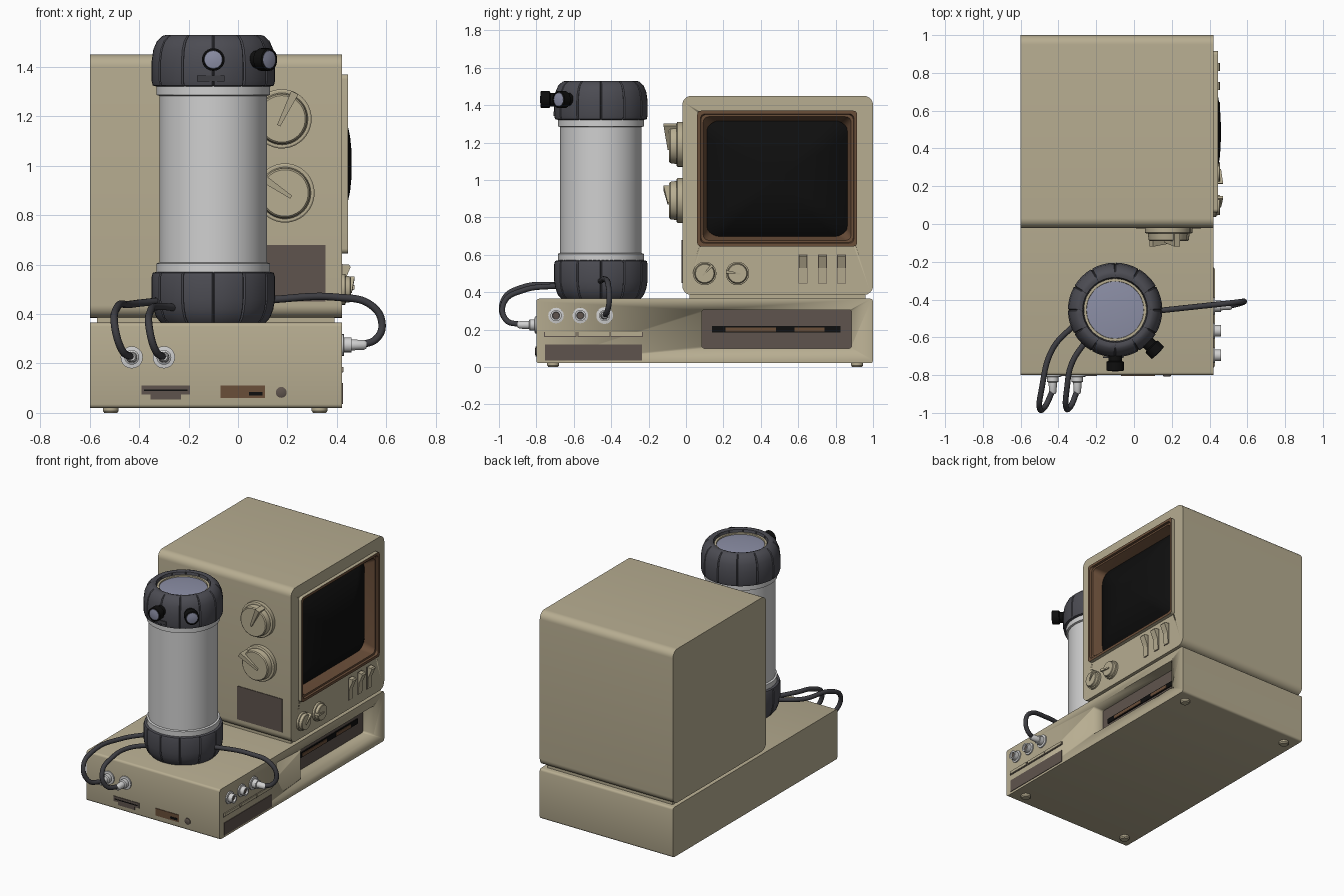
import bpy, bmesh
from math import cos, sin, pi, radians
from mathutils import Matrix, Vector

cube = bpy.data.objects.get("Cube")
if cube:
    bpy.data.objects.remove(cube, do_unlink=True)


def material(name, *srgb):
    col = [(c / 255 / 12.92 if c < 11 else ((c / 255 + 0.055) / 1.055) ** 2.4) for c in srgb] + [1]
    m = bpy.data.materials.new(name)
    m.use_nodes = True
    m.diffuse_color = col
    m.node_tree.nodes["Principled BSDF"].inputs["Base Color"].default_value = col
    return m


BEIGE = material("beige plastic", 183, 173, 145)
CHARCOAL = material("charcoal rubber", 76, 76, 83)
SILVER = material("silver", 208, 208, 208)
BLACK = material("black", 14, 14, 14)
BROWN = material("brown bezel", 106, 78, 57)
TAUPE = material("taupe grille", 95, 84, 77)
LENS = material("lens blue grey", 140, 143, 166)
CABLE = material("cable grey", 62, 62, 67)

# Local z points out of the chosen face, local y points up
FRONT = Matrix.Rotation(pi / 2, 4, 'X')
RIGHT = Matrix.Rotation(pi / 2, 4, 'Z') @ FRONT
UP = Matrix.Identity(4)


def at(x, y, z, face=UP):
    return Matrix.Translation((x, y, z)) @ face


def loft(name, loops, mats, bands=None, matrix=UP, caps=(True, True), smooth=True):
    """Skin a row of equal loops; bands gives the material slot of each strip."""
    bm = bmesh.new()
    rows = [[bm.verts.new(matrix @ Vector(p)) for p in loop] for loop in loops]
    n = len(rows[0])
    for i in range(len(rows) - 1):
        for j in range(n):
            k = (j + 1) % n
            f = bm.faces.new((rows[i][j], rows[i][k], rows[i + 1][k], rows[i + 1][j]))
            f.material_index = bands[i] if bands else 0
    if caps[0]:
        bm.faces.new(rows[0][::-1])
    if caps[1]:
        bm.faces.new(rows[-1]).material_index = bands[-1] if bands else 0
    bmesh.ops.recalc_face_normals(bm, faces=bm.faces)
    me = bpy.data.meshes.new(name)
    bm.to_mesh(me)
    bm.free()
    ob = bpy.data.objects.new(name, me)
    bpy.context.collection.objects.link(ob)
    for m in mats:
        me.materials.append(m)
    if smooth:
        activate(ob)
        bpy.ops.object.shade_smooth_by_angle(angle=radians(32))
    return ob


def activate(ob):
    bpy.ops.object.select_all(action='DESELECT')
    ob.select_set(True)
    bpy.context.view_layer.objects.active = ob


def lathe(name, profile, mat, matrix=UP, n=32):
    loops = [[(r * cos(2 * pi * j / n), r * sin(2 * pi * j / n), h) for j in range(n)] for r, h in profile]
    return loft(name, loops, [mat], matrix=matrix)


def rounded(x, y0, y1, z0, z1, r, n=6):
    """Rounded rectangle in the side plane."""
    pts = []
    for q, (cy, cz) in enumerate([(y1 - r, z1 - r), (y0 + r, z1 - r), (y0 + r, z0 + r), (y1 - r, z0 + r)]):
        for i in range(n + 1):
            a = (q + i / n) * pi / 2
            pts.append((x, cy + r * cos(a), cz + r * sin(a)))
    return pts


def box(name, x0, x1, y0, y1, z0, z1, mat):
    loops = [[(x, y0, z0), (x, y1, z0), (x, y1, z1), (x, y0, z1)] for x in (x0, x1)]
    return loft(name, loops, [mat], smooth=False)


def cut(ob, cutter):
    mod = ob.modifiers.new("cut", 'BOOLEAN')
    mod.operation = 'DIFFERENCE'
    mod.object = cutter
    activate(ob)
    bpy.ops.object.modifier_apply(modifier=mod.name)
    bpy.data.objects.remove(cutter, do_unlink=True)


def side_panel(name, y0, y1, z0, z1, mat, x=0.42, t=0.004):
    return box(name, x - t, x + t, y0, y1, z0, z1, mat)


def front_panel(name, x0, x1, z0, z1, mat, y=-0.8, t=0.004):
    return box(name, x0, x1, y - t, y + t, z0, z1, mat)


# Base unit with drive recess
base = loft("base_case", [rounded(-0.6, -0.8, 1, 0.02, 0.365, 0.015, 3),
                          rounded(0.42, -0.8, 1, 0.02, 0.365, 0.015, 3)], [BEIGE])
cut(base, loft("recess_cutter", [rounded(x, 0.085, 0.885, 0.1, 0.305, 0.012, 3) for x in (0.33, 0.5)], [BEIGE]))
side_panel("drive_panel", 0.085, 0.885, 0.1, 0.305, TAUPE, 0.333)
side_panel("drive_slot", 0.14, 0.825, 0.185, 0.22, BLACK, 0.339)
side_panel("drive_flap_a", 0.21, 0.48, 0.19, 0.212, BROWN, 0.343)
side_panel("drive_flap_b", 0.58, 0.74, 0.19, 0.212, BROWN, 0.343)
for x in (-0.515, 0.33):
    for y in (-0.71, 0.915):
        lathe("foot", [(0.026, 0), (0.032, 0.008), (0.032, 0.022)], BEIGE, at(x, y, 0), 20)

# Base side grille, bars and sockets
side_panel("side_grille", -0.755, -0.235, 0.035, 0.12, TAUPE)
for y in (-0.755, -0.575, -0.4):
    side_panel("bar_shadow", y - 0.004, y + 0.169, 0.161, 0.186, TAUPE, t=0.003)
    box("side_bar", 0.41, 0.428, y, y + 0.165, 0.166, 0.186, BEIGE)
for y in (-0.695, -0.565, -0.435):
    lathe("side_socket", [(0.042, 0), (0.042, 0.008), (0.03, 0.01), (0.03, 0.04), (0.02, 0.04), (0.018, 0.02)],
          SILVER, at(0.42, y, 0.275, RIGHT), 16)
    lathe("socket_hole", [(0.018, 0.02), (0.018, 0.028)], TAUPE, at(0.42, y, 0.275, RIGHT), 16)

# Base front ports
front_panel("card_slot", -0.39, -0.195, 0.075, 0.11, TAUPE)
front_panel("card_slot_lip", -0.355, -0.23, 0.055, 0.075, TAUPE)
front_panel("card_slot_gap", -0.38, -0.205, 0.088, 0.094, BLACK, -0.802)
front_panel("front_port", -0.07, 0.11, 0.06, 0.11, BROWN)
front_panel("front_port_gap", 0.045, 0.1, 0.07, 0.085, BLACK, -0.802)
lathe("front_button", [(0.022, 0), (0.022, 0.004), (0.016, 0.007)], TAUPE, at(0.175, -0.8, 0.083, FRONT), 20)

# Monitor case, seated on a recessed riser
box("riser", -0.57, 0.39, 0.02, 0.96, 0.36, 0.39, BEIGE)
monitor = loft("monitor_case", [rounded(x, -0.02, 1, 0.385, 1.45, 0.05, 8) for x in (-0.6, 0.42)], [BEIGE])
cut(monitor, loft("screen_cutter", [rounded(x, 0.075, 0.9, 0.66, 1.355, 0.02) for x in (0.33, 0.5)], [BEIGE]))


# Screen frame and bulging tube
def frame_loop(x, inset, r):
    return rounded(x, 0.06 + inset, 0.915 - inset, 0.645 + inset, 1.37 - inset, r)


loft("screen_frame", [frame_loop(0.415, 0, 0.02), frame_loop(0.445, 0, 0.02), frame_loop(0.445, 0.018, 0.02),
                      frame_loop(0.43, 0.02, 0.03), frame_loop(0.43, 0.032, 0.03), frame_loop(0.34, 0.06, 0.05)],
     [BEIGE, BROWN], [0, 1, 1, 1, 1], caps=(False, False))
tube = []
for s in (1, 0.95, 0.88, 0.78, 0.66, 0.52, 0.36, 0.2, 0.06):
    hy, hz = 0.385 * s, 0.31 * s
    tube.append(rounded(0.46 - 0.1 * s ** 2.7, 0.4875 - hy, 0.4875 + hy, 1.0075 - hz, 1.0075 + hz, 0.08 * s))
loft("screen_tube", tube, [BLACK], caps=(False, True))


# Dials with wedge handles
def dial(name, matrix, angle, s=1.0):
    m = matrix @ Matrix.Rotation(radians(angle), 4, 'Z') @ Matrix.Scale(s, 4)
    lathe(name, [(0.12, 0), (0.12, 0.026), (0.114, 0.03), (0.105, 0.03), (0.1, 0.064), (0.094, 0.07)], BEIGE, m, 40)
    ends = [(-0.03, 0.007, 0.078), (0.118, 0.016, 0.1)]
    loft(name + "_handle", [[(u, -w, 0.03), (u, w, 0.03), (u, w, h), (u, -w, h)] for u, w, h in ends],
         [BEIGE], matrix=m, smooth=False)


dial("upper_dial", at(0.178, -0.02, 1.19, FRONT), 64)
dial("lower_dial", at(0.19, -0.02, 0.89, FRONT), 146)
dial("left_side_knob", at(0.42, 0.1, 0.5, RIGHT), 48, 0.52)
dial("right_side_knob", at(0.42, 0.275, 0.5, RIGHT), 172, 0.52)
front_panel("speaker_grille", 0.01, 0.355, 0.45, 0.68, TAUPE, -0.02)

# Rocker switches: wide tops leaning out
for y in (0.625, 0.73, 0.832):
    side_panel("switch_slot", y - 0.024, y + 0.024, 0.447, 0.602, TAUPE, t=0.002)
    loft("rocker_switch", [[(0.41, b, 0.45), (0.425, b, 0.45), (0.43, b, 0.53), (0.456, b, 0.59), (0.45, b, 0.6),
                            (0.41, b, 0.6)] for b in (y - 0.021, y + 0.021)], [BEIGE], smooth=False)

# Canister body
CX, CY = -0.1, -0.455
lathe("canister_body", [(0.218, 0.55), (0.218, 1.34)], SILVER, at(CX, CY, 0), 64)
for z in (0.565, 1.283):
    lathe("canister_ring", [(0.218, z), (0.23, z + 0.004), (0.23, z + 0.04), (0.218, z + 0.044)],
          SILVER, at(CX, CY, 0), 64)


# Ribbed caps: twelve pads split by narrow grooves
def ribbed_cap(name, profile):
    steps = [(-0.04, 1), (0, 0.97), (0.04, 1), (0.27, 1), (0.5, 1), (0.73, 1)]
    loops = []
    for r, z in profile:
        loops.append([(r * f * cos((g + o) * pi / 6), r * f * sin((g + o) * pi / 6), z)
                      for g in range(12) for o, f in steps])
    loft(name, loops, [CHARCOAL], matrix=at(CX, CY, 0))


ribbed_cap("top_cap", [(0.225, 1.32), (0.245, 1.325), (0.25, 1.345), (0.25, 1.42), (0.243, 1.47), (0.228, 1.505),
                       (0.205, 1.526), (0.19, 1.53), (0.172, 1.525), (0.165, 1.49)])
ribbed_cap("bottom_cap", [(0.212, 0.365), (0.23, 0.385), (0.243, 0.42), (0.25, 0.46), (0.25, 0.55),
                          (0.245, 0.567), (0.225, 0.572)])
lathe("top_lens_ring", [(0.166, 1.48), (0.166, 1.508), (0.152, 1.508), (0.15, 1.495)], BEIGE, at(CX, CY, 0), 48)
lathe("top_lens", [(0.151, 1.49), (0.151, 1.5), (0.1, 1.505), (0.03, 1.507)], LENS, at(CX, CY, 0), 48)
front_panel("name_plate", -0.165, -0.055, 1.342, 1.366, CABLE, -0.705)

# Eyes: ridged black barrels with pale lenses
for turn in (0, 45):
    m = at(CX, CY, 1.43) @ Matrix.Rotation(radians(turn), 4, 'Z') @ at(0, -0.235, 0, FRONT)
    lathe("eye_barrel", [(0.036, 0), (0.036, 0.035), (0.046, 0.04), (0.046, 0.085), (0.039, 0.088), (0.037, 0.08)],
          BLACK, m, 24)
    lathe("eye_lens", [(0.038, 0.078), (0.036, 0.086), (0.015, 0.09)], LENS, m, 24)

# Plugs
PLUG = [(0.045, 0), (0.045, 0.008), (0.03, 0.01), (0.03, 0.035), (0.022, 0.04), (0.02, 0.09), (0.014, 0.1)]
for x in (-0.43, -0.3):
    lathe("front_plug", PLUG, SILVER, at(x, -0.8, 0.225, FRONT), 20)
lathe("side_plug", PLUG, SILVER, at(0.42, -0.435, 0.275, RIGHT), 20)


# Cables
def cable(name, pts):
    cu = bpy.data.curves.new(name, 'CURVE')
    cu.dimensions = '3D'
    cu.bevel_depth = 0.015
    cu.bevel_resolution = 3
    sp = cu.splines.new('BEZIER')
    sp.bezier_points.add(len(pts) - 1)
    for bp, p in zip(sp.bezier_points, pts):
        bp.co = p
        bp.handle_left_type = bp.handle_right_type = 'AUTO'
    cu.materials.append(CABLE)
    bpy.context.collection.objects.link(bpy.data.objects.new(name, cu))


cable("outer_cable", [(-0.43, -0.88, 0.225), (-0.47, -0.965, 0.255), (-0.5, -0.975, 0.36), (-0.49, -0.88, 0.425),
                      (-0.43, -0.66, 0.44), (-0.3, -0.52, 0.455)])
cable("inner_cable", [(-0.3, -0.88, 0.225), (-0.335, -0.965, 0.255), (-0.36, -0.97, 0.35), (-0.355, -0.87, 0.41),
                      (-0.33, -0.74, 0.43), (-0.24, -0.6, 0.425)])
cable("side_cable", [(0.5, -0.435, 0.275), (0.56, -0.42, 0.3), (0.583, -0.41, 0.36), (0.54, -0.415, 0.435),
                     (0.4, -0.43, 0.468), (0.12, -0.46, 0.458)])
